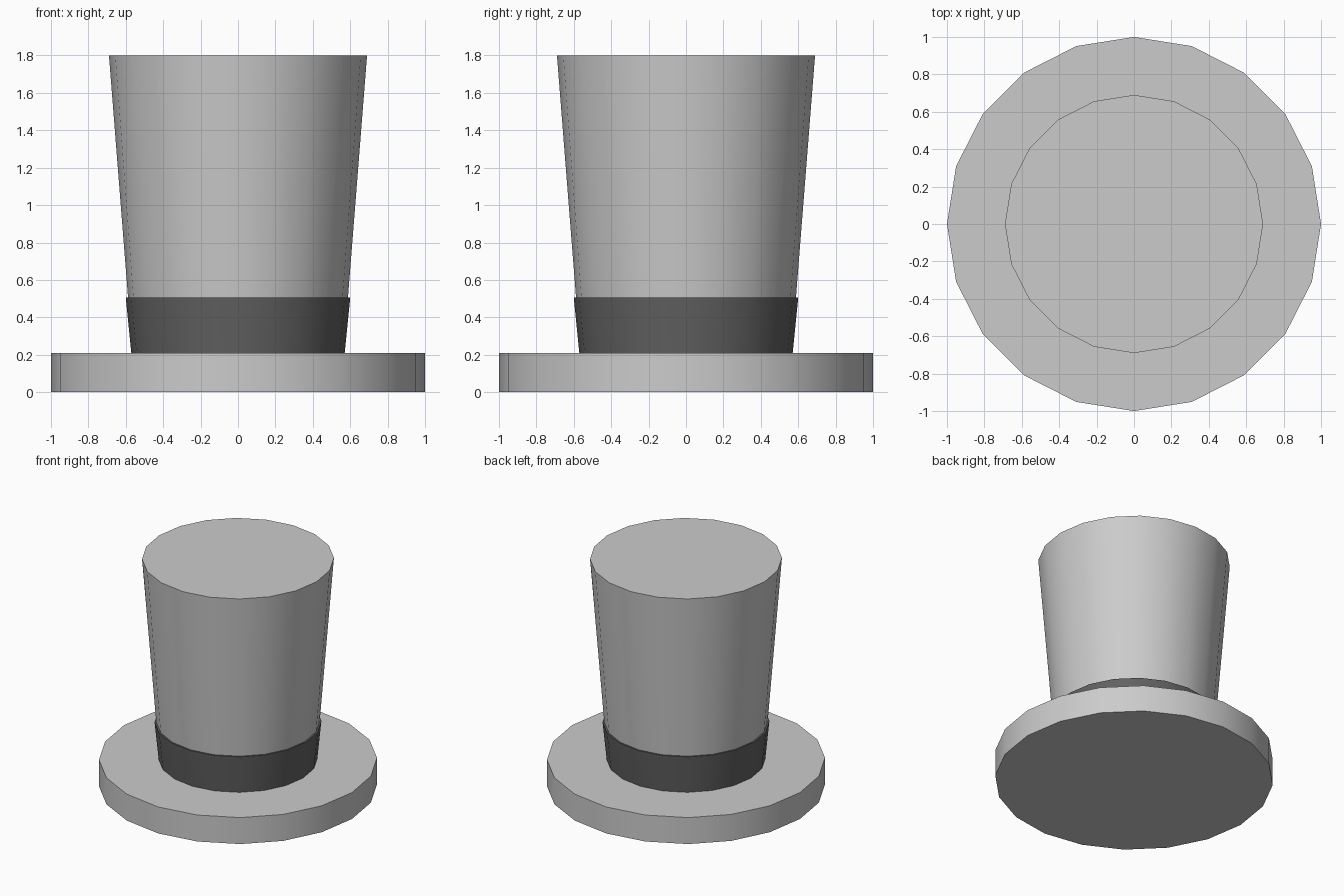
import bpy
import math

if "Cube" in bpy.data.objects:
    bpy.data.objects.remove(bpy.data.objects["Cube"])

SIDES = 20


def tapered_disc(name, r_bottom, r_top, z0, z1):
    """Closed 20-sided frustum standing between z0 and z1."""
    bpy.ops.mesh.primitive_cone_add(vertices=SIDES, radius1=r_bottom, radius2=r_top,
                                    depth=z1 - z0, location=(0, 0, (z0 + z1) / 2))
    obj = bpy.context.object
    obj.name = name
    # put a vertex on the +x axis, smooth the sides and keep the rims sharp
    first = obj.data.vertices[0].co
    obj.rotation_euler.z = -math.atan2(first.y, first.x)
    bpy.ops.object.shade_smooth_by_angle(angle=math.radians(40))
    return obj


# flat brim
tapered_disc("brim", 1.0, 1.0, 0.0, 0.21)

# crown flaring towards the top, seated slightly into the brim
tapered_disc("crown", 0.563, 0.69, 0.19, 1.80)

# dark band wrapped around the base of the crown
band = tapered_disc("hat_band", 0.57, 0.60, 0.205, 0.505)
dark = bpy.data.materials.new("dark_band")
dark.diffuse_color = (0.12, 0.12, 0.12, 1)
dark.use_nodes = True
dark.node_tree.nodes["Principled BSDF"].inputs["Base Color"].default_value = dark.diffuse_color
band.data.materials.append(dark)
